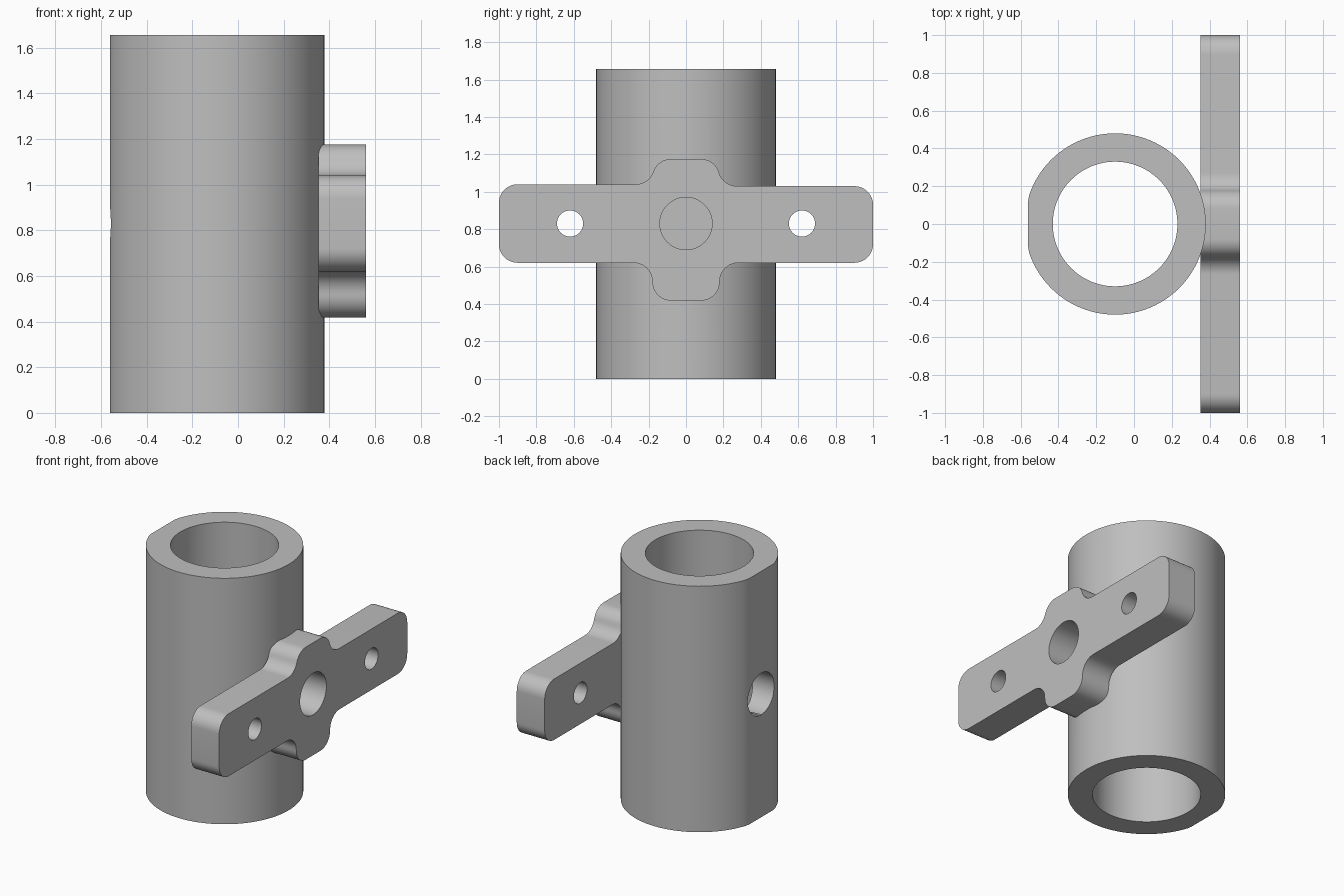
import bpy, bmesh
from math import sin, cos, acos, pi, radians
from mathutils import Matrix

cube = bpy.data.objects.get("Cube")
if cube:
    bpy.data.objects.remove(cube, do_unlink=True)

grey = bpy.data.materials.new("plain grey")
grey.use_nodes = True
grey.diffuse_color = (0.52, 0.52, 0.52, 1)
grey.node_tree.nodes["Principled BSDF"].inputs["Base Color"].default_value = grey.diffuse_color

TUBE_X, OUTER, INNER, HEIGHT, FLAT_X = -0.09, 0.48, 0.33, 1.655, -0.56
TUBE_X = -0.1
MID_Z = 0.83
BACK, FACE = 0.352, 0.56


def make_object(name, bm):
    bmesh.ops.recalc_face_normals(bm, faces=bm.faces)
    mesh = bpy.data.meshes.new(name)
    bm.to_mesh(mesh)
    bm.free()
    mesh.materials.append(grey)
    obj = bpy.data.objects.new(name, mesh)
    bpy.context.collection.objects.link(obj)
    return obj


def extrude(name, points, direction):
    bm = bmesh.new()
    face = bm.faces.new([bm.verts.new(p) for p in points])
    moved = bmesh.ops.extrude_face_region(bm, geom=[face])["geom"]
    verts = [v for v in moved if isinstance(v, bmesh.types.BMVert)]
    bmesh.ops.translate(bm, verts=verts, vec=direction)
    return make_object(name, bm)


def cut_hole(target, x0, x1, y, radius):
    """Drill a round hole along x at mid height."""
    bm = bmesh.new()
    place = Matrix.Translation(((x0 + x1) / 2, y, MID_Z)) @ Matrix.Rotation(pi / 2, 4, 'Y')
    bmesh.ops.create_cone(bm, cap_ends=True, segments=48, radius1=radius,
                          radius2=radius, depth=x1 - x0, matrix=place)
    cutter = make_object("hole_cutter", bm)
    cutter.hide_render = True
    mod = target.modifiers.new("hole", 'BOOLEAN')
    mod.operation, mod.solver, mod.object = 'DIFFERENCE', 'EXACT', cutter
    bpy.context.view_layer.objects.active = target
    bpy.ops.object.modifier_apply(modifier=mod.name)
    bpy.data.objects.remove(cutter, do_unlink=True)


def arc(cy, cz, r, start, end, steps=10):
    angles = [start + (end - start) * i / steps for i in range(steps + 1)]
    return [(cy + r * cos(a), cz + r * sin(a)) for a in angles]


# Tube with one flattened side
def make_tube():
    bm = bmesh.new()
    rings = []
    n = 96
    for radius, z in ((OUTER, 0), (OUTER, HEIGHT), (INNER, HEIGHT), (INNER, 0)):
        rings.append([bm.verts.new((max(TUBE_X + radius * cos(2 * pi * i / n), FLAT_X),
                                    radius * sin(2 * pi * i / n), z)) for i in range(n)])
    for k in range(4):
        a, b = rings[k], rings[(k + 1) % 4]
        for i in range(n):
            j = (i + 1) % n
            bm.faces.new((a[i], a[j], b[j], b[i]))
    return make_object("tube", bm)


tube = make_tube()
cut_hole(tube, FLAT_X - 0.1, TUBE_X, 0, 0.14)
cut_hole(tube, BACK, FACE, 0, 0.14)


# Quarter outline of the plate: rounded end, then S-curve up to the middle tab
def quarter(edge, tab, r=0.1, flat=0.08):
    sweep = acos(max(-1, 1 - (tab - edge) / (2 * r)))
    pts = arc(1 - r, edge - r, r, 0, pi / 2)
    pts += arc(flat + 2 * r * sin(sweep), edge + r, r, -pi / 2, -pi / 2 - sweep)
    pts += arc(flat, tab - r, r, pi / 2 - sweep, pi / 2)[1:]
    return pts


upper_right = quarter(0.20, 0.345)
upper_left = quarter(0.21, 0.345)
lower = quarter(0.21, 0.412)
outline = upper_right + [(-y, z) for y, z in reversed(upper_left)]
outline += [(-y, -z) for y, z in lower] + [(y, -z) for y, z in reversed(lower)]

# Mounting plate with a central socket and two screw holes
plate = extrude("mounting_plate", [(BACK, y, MID_Z + z) for y, z in outline],
                (FACE - BACK, 0, 0))
for y, radius in ((0, 0.14), (-0.62, 0.07), (0.62, 0.07)):
    cut_hole(plate, BACK - 0.1, FACE + 0.1, y, radius)

# Smooth round walls, sharp rims
for obj in (tube, plate):
    bpy.ops.object.select_all(action='DESELECT')
    obj.select_set(True)
    bpy.context.view_layer.objects.active = obj
    bpy.ops.object.shade_smooth_by_angle(angle=radians(30))
